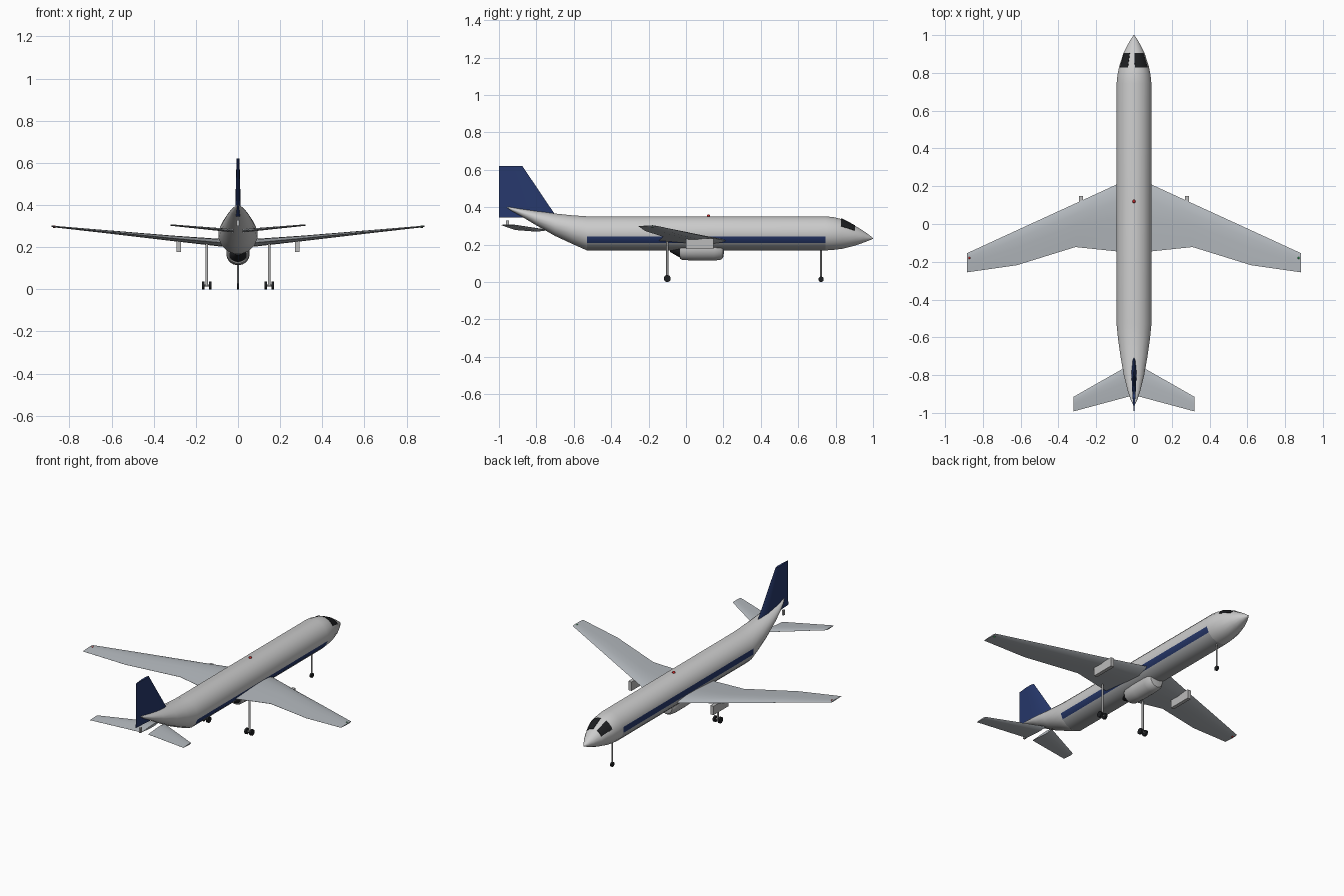
import bpy, bmesh
from math import sin, cos, pi, radians, sqrt

if "Cube" in bpy.data.objects:
    bpy.data.objects.remove(bpy.data.objects["Cube"])


def mat(name, r, g, b):
    m = bpy.data.materials.new(name)
    m.diffuse_color = (r, g, b, 1)
    m.use_nodes = True
    m.node_tree.nodes["Principled BSDF"].inputs["Base Color"].default_value = m.diffuse_color
    return m


WHITE = mat("white", .82, .82, .82)
BLUE = mat("navy", .02, .04, .15)
BELLY = mat("belly_grey", .4, .41, .42)
WING = mat("wing_grey", .46, .49, .52)
DARK = mat("black", .012, .013, .015)
METAL = mat("metal", .5, .5, .5)
RED = mat("red", .6, .02, .02)
GREEN = mat("green", .02, .25, .06)


def finish(ob, *mats):
    for m in mats:
        ob.data.materials.append(m)
    bpy.ops.object.select_all(action='DESELECT')
    ob.select_set(True)
    bpy.context.view_layer.objects.active = ob
    bpy.ops.object.shade_smooth_by_angle(angle=radians(35))
    return ob


def loft(name, rings, *mats, pick=None):
    """Skin closed rings of points; pick(ring, side) gives a material index."""
    bm = bmesh.new()
    vs = [[bm.verts.new(p) for p in ring] for ring in rings]
    n = len(vs[0])
    for i in range(len(vs) - 1):
        for j in range(n):
            k = (j + 1) % n
            f = bm.faces.new((vs[i][j], vs[i][k], vs[i + 1][k], vs[i + 1][j]))
            if pick:
                f.material_index = pick(i, j)
    bm.faces.new(vs[0])
    bm.faces.new(vs[-1])
    bmesh.ops.recalc_face_normals(bm, faces=bm.faces)
    me = bpy.data.meshes.new(name)
    bm.to_mesh(me)
    bm.free()
    ob = bpy.data.objects.new(name, me)
    bpy.context.collection.objects.link(ob)
    return finish(ob, *mats)


def oval(y, hw, top, bot, n=16):
    c, h = (top + bot) / 2, (top - bot) / 2
    return [(hw * cos((j + .5) * 2 * pi / n), y, c + h * sin((j + .5) * 2 * pi / n))
            for j in range(n)]


def foil(lead, trail, thick):
    """Airfoil outline as (chord position, half thickness offset)."""
    prof = [(0, 0), (.06, .5), (.25, 1), (.5, .85), (.8, .35), (1, .04)]
    pts = prof + [(t, -h) for t, h in reversed(prof[1:])]
    return [(lead + (trail - lead) * t, h * thick / 2) for t, h in pts]


def surface(name, stations, side, m):
    return loft(name, [[(side * x, y, z + dz) for y, dz in foil(le, te, th)]
                       for x, le, te, z, th in stations], m)


def box(name, x, y, z, m):
    bpy.ops.mesh.primitive_cube_add(
        size=1, location=[sum(r) / 2 for r in (x, y, z)])
    ob = bpy.context.object
    ob.name = name
    ob.scale = [abs(r[1] - r[0]) for r in (x, y, z)]
    return finish(ob, m)


def cyl(name, loc, r, depth, m, rot=(0, 0, 0), n=16):
    bpy.ops.mesh.primitive_cylinder_add(
        vertices=n, radius=r, depth=depth, location=loc, rotation=rot)
    bpy.context.object.name = name
    return finish(bpy.context.object, m)


def lamp(name, loc, r, m):
    bpy.ops.mesh.primitive_uv_sphere_add(
        segments=12, ring_count=8, radius=r, location=loc)
    bpy.context.object.name = name
    return finish(bpy.context.object, m)


# Fuselage: y, half width, top z, bottom z
body = [(-.957, .004, .404, .396), (-.93, .018, .399, .378), (-.88, .035, .391, .350),
        (-.80, .055, .380, .302), (-.70, .073, .367, .245), (-.61, .086, .358, .203),
        (-.53, .094, .353, .167), (.745, .094, .353, .167), (.79, .089, .348, .170),
        (.835, .080, .337, .176), (.905, .057, .301, .194), (.95, .034, .273, .210),
        (.98, .016, .251, .222), (1.0, .002, .235, .231)]


def paint(i, j):
    if i != 6:
        return 0
    if j in (7, 14):
        return 1          # side stripe
    return 2 if 8 <= j <= 13 else 0


loft("fuselage", [oval(*s) for s in body], WHITE, BLUE, BELLY, pick=paint)


# Cockpit windows: thin panels following the nose
def skin(y, deg, off):
    for a, b in zip(body, body[1:]):
        if a[0] <= y <= b[0]:
            t = (y - a[0]) / (b[0] - a[0])
            hw, top, bot = (a[k] + (b[k] - a[k]) * t for k in (1, 2, 3))
    c, h = (top + bot) / 2, (top - bot) / 2
    return ((hw + off) * cos(radians(deg)), y, c + (h + off) * sin(radians(deg)))


for name, a0, a1 in (("right_window", 30, 87), ("left_window", 113, 155)):
    rings = []
    for k in range(7):
        a = a0 + (a1 - a0) * k / 6
        rings.append([skin(.828, a, -.003), skin(.828, a, .002), skin(.836, a, .002),
                      skin(.904, a, .002), skin(.904, a, -.003)])
    loft(name, rings, DARK)

# Wings, tailplanes, pylons, main gear and tip lights on both sides
wing = [(0, .25, -.145, .215, .04), (.09, .21, -.145, .222, .036),
        (.31, .109, -.122, .242, .026), (.62, -.033, -.218, .273, .015),
        (.885, -.155, -.256, .299, .007)]
tail = [(.022, -.745, -.912, .278, .016), (.32, -.915, -.992, .305, .007)]
for side, s in (("right", 1), ("left", -1)):
    surface(side + "_wing", wing, s, WING)
    surface(side + "_tailplane", tail, s, WING)
    box(side + "_pylon", (s * .27, s * .292), (0, .148), (.177, .232), METAL)
    cyl(side + "_main_strut", (s * .148, -.1, .117), .006, .2, METAL)
    cyl(side + "_main_axle", (s * .148, -.1, .0185), .004, .03, METAL, (0, pi / 2, 0))
    for w, dx in (("inner", -.017), ("outer", .017)):
        cyl(f"{side}_{w}_main_wheel", (s * (.148 + dx), -.1, .0185), .0185, .012,
            DARK, (0, pi / 2, 0), 20)
    lamp(side + "_tip_light", (s * .872, -.18, .297), .007, GREEN if s > 0 else RED)

# Tail fin: z, leading y, trailing y, thickness
fin = [(.345, -.69, -1.0, .028), (.62, -.875, -1.0, .014)]
loft("tail_fin", [[(dx, y, z) for y, dx in foil(le, te, th)]
                  for z, le, te, th in fin], BLUE)
box("tail_bracket", (-.006, .006), (-.962, -.946), (.3, .33), METAL)

# Engine pod under the belly and its dark exhaust
pod = [(-.032, .046), (-.02, .053), (.05, .056), (.15, .056), (.185, .052), (.198, .042),
       (.202, .02)]
loft("belly_pod", [oval(y, r, .17 + r, .17 - r, 24) for y, r in pod], METAL)
loft("pod_exhaust", [oval(y, r, .172 + r * .6, .172 - r, 24)
                     for y, r in ((-.085, .012), (-.03, .043))], DARK)

# Nose gear
cyl("nose_strut", (0, .722, .1), .0045, .16, METAL)
cyl("nose_wheel", (0, .722, .0145), .0145, .011, DARK, (0, pi / 2, 0), 20)

# Beacon on the roof
lamp("roof_beacon", (0, .12, .352), .009, RED)
